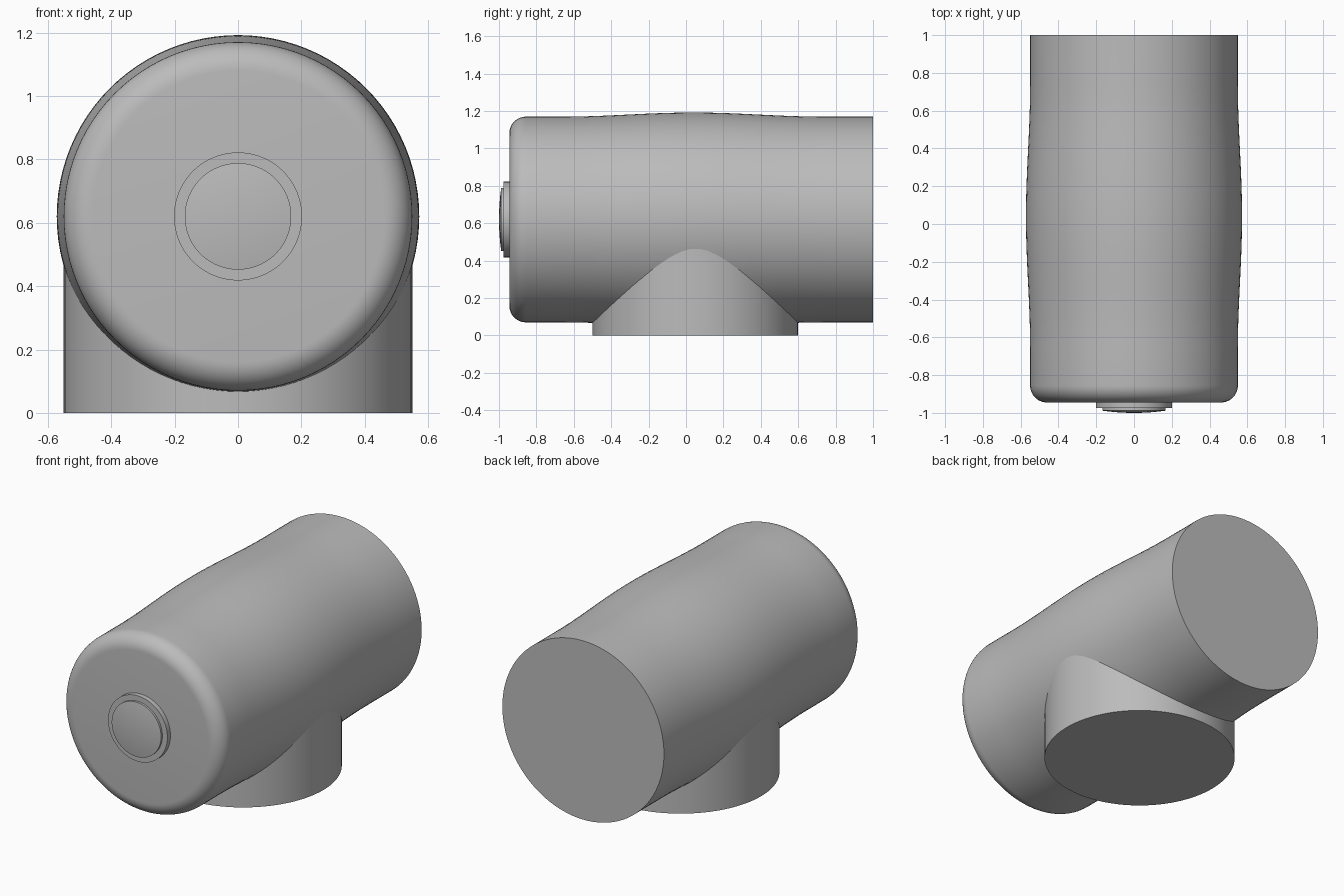
import bpy, bmesh
from math import sin, cos, pi, radians
from mathutils import Matrix, Vector

cube = bpy.data.objects.get("Cube")
if cube:
    bpy.data.objects.remove(cube, do_unlink=True)

AXIS_Z = 0.62   # height of the barrel axis
RADIUS = 0.55   # barrel and stem radius

grey = bpy.data.materials.new("plain grey")
grey.use_nodes = True
colour = (0.5, 0.5, 0.5, 1)
grey.diffuse_color = colour
grey.node_tree.nodes["Principled BSDF"].inputs["Base Color"].default_value = colour


def lathe(name, profile, steps=96):
    """Revolve (radius, y) points about the barrel axis; both ends sit on it."""
    bm = bmesh.new()
    verts = [bm.verts.new((r, y, 0)) for r, y in profile]
    edges = [bm.edges.new(pair) for pair in zip(verts, verts[1:])]
    bmesh.ops.spin(bm, geom=verts + edges, cent=(0, 0, 0), axis=(0, 1, 0),
                   angle=2 * pi, steps=steps)
    bmesh.ops.remove_doubles(bm, verts=bm.verts, dist=1e-5)
    bmesh.ops.recalc_face_normals(bm, faces=bm.faces)
    return finish(name, bm, (0, 0, AXIS_Z))


def finish(name, bm, location):
    mesh = bpy.data.meshes.new(name)
    bm.to_mesh(mesh)
    bm.free()
    obj = bpy.data.objects.new(name, mesh)
    obj.location = location
    bpy.context.collection.objects.link(obj)
    mesh.materials.append(grey)
    bpy.ops.object.select_all(action="DESELECT")
    obj.select_set(True)
    bpy.context.view_layer.objects.active = obj
    bpy.ops.object.shade_smooth_by_angle(angle=radians(30))
    return obj


# Barrel: rounded front rim, gentle swelling in the middle, flat back
front, fillet = -0.945, 0.09
profile = [(0, front)]
for i in range(11):
    a = pi / 2 * i / 10
    profile.append((RADIUS - fillet + fillet * sin(a), front + fillet - fillet * cos(a)))
start, end, swell = -0.66, 0.74, 0.022
for i in range(33):
    t = i / 32
    profile.append((RADIUS + swell * sin(pi * t) ** 2, start + (end - start) * t))
profile += [(RADIUS, 1), (0, 1)]
lathe("barrel", profile)

# Stem: upright cylinder running up into the barrel
bm = bmesh.new()
bmesh.ops.create_cone(bm, cap_ends=True, segments=96, radius1=RADIUS,
                      radius2=RADIUS, depth=AXIS_Z)
finish("stem", bm, (0, 0.05, AXIS_Z / 2))

# Front button: thin collar and slightly domed cap
lathe("button_collar", [(0, -0.93), (0.202, -0.93), (0.202, -0.975), (0, -0.975)])
cap = [(0, -0.96), (0.168, -0.96)]
for i in range(9):
    r = 0.168 * (1 - i / 8)
    cap.append((r, -1 + 0.012 * (r / 0.168) ** 2))
lathe("button_cap", cap)
